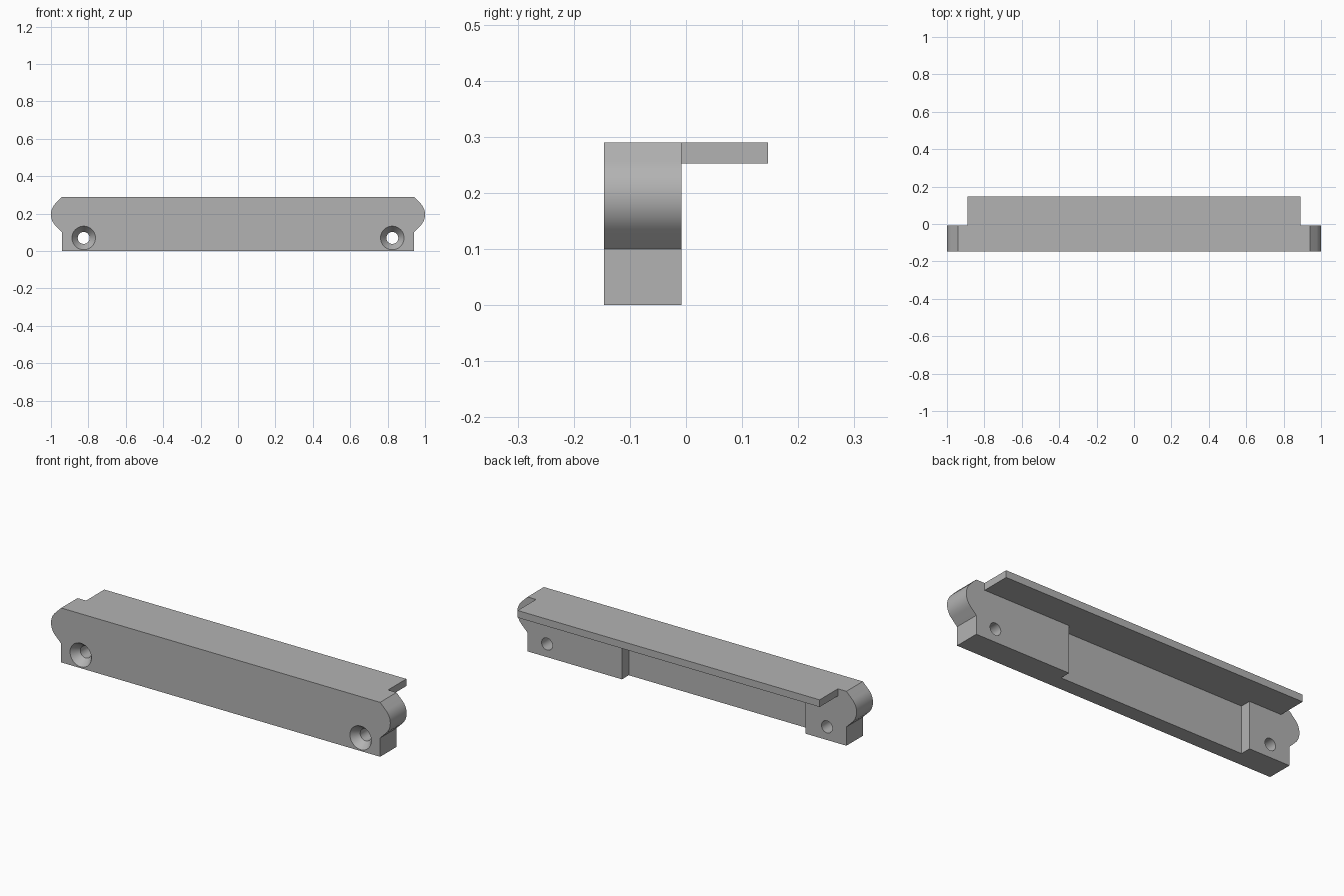
import bpy, bmesh, math
from mathutils import Matrix

cube = bpy.data.objects.get("Cube")
if cube:
    bpy.data.objects.remove(cube, do_unlink=True)

FRONT, REAR, BACK = -0.146, -0.008, 0.146
TOP = 0.29

grey = bpy.data.materials.new("light grey")
grey.use_nodes = True
colour = (0.45, 0.45, 0.45, 1)
grey.diffuse_color = colour
grey.node_tree.nodes["Principled BSDF"].inputs["Base Color"].default_value = colour


def add_object(name, bm):
    bmesh.ops.recalc_face_normals(bm, faces=bm.faces)
    mesh = bpy.data.meshes.new(name)
    bm.to_mesh(mesh)
    bm.free()
    mesh.materials.append(grey)
    obj = bpy.data.objects.new(name, mesh)
    bpy.context.collection.objects.link(obj)
    return obj


def box(name, low, high):
    bm = bmesh.new()
    bmesh.ops.create_cube(bm, size=1)
    for v in bm.verts:
        v.co = [l + (c + 0.5) * (h - l) for c, l, h in zip(v.co, low, high)]
    return add_object(name, bm)


def extrude_profile(name, points, y0, y1):
    bm = bmesh.new()
    face = bm.faces.new([bm.verts.new((x, y0, z)) for x, z in points])
    moved = bmesh.ops.extrude_face_region(bm, geom=[face])["geom"]
    verts = [g for g in moved if isinstance(g, bmesh.types.BMVert)]
    bmesh.ops.translate(bm, verts=verts, vec=(0, y1 - y0, 0))
    return add_object(name, bm)


def screw_cutter(name, x, z):
    # Countersink cone followed by a straight through hole
    profile = [(0, -0.01), (0.063, -0.01), (0.063, 0), (0.032, 0.042), (0.032, 0.2), (0, 0.2)]
    bm = bmesh.new()
    verts = [bm.verts.new((r, d, 0)) for r, d in profile]
    edges = [bm.edges.new(pair) for pair in zip(verts, verts[1:])]
    bmesh.ops.spin(bm, geom=verts + edges, cent=(0, 0, 0), axis=(0, 1, 0),
                   angle=math.tau, steps=40)
    bmesh.ops.remove_doubles(bm, verts=bm.verts, dist=1e-5)
    bmesh.ops.transform(bm, matrix=Matrix.Translation((x, FRONT, z)), verts=bm.verts)
    return add_object(name, bm)


# Bar outline: square foot, 45 degree flanks and a rounded nose at each end
nose = [(0.915 + 0.085 * math.cos(a), 0.195 + 0.085 * math.sin(a))
        for a in (math.radians(-45 + 90 * i / 16) for i in range(17))]
side = [(0.94, 0), (0.94, 0.1)] + nose + [(0.94, TOP)]
outline = side + [(-x, z) for x, z in reversed(side)]
bar = extrude_profile("bar", outline, FRONT, REAR)

# Rear recess between the two mounting blocks, and the screw holes
cutters = [box("recess_cutter", (-0.70, -0.065, -0.1), (0.383, 0.1, 0.252))]
for name, x in (("left", 0.825), ("right", -0.825)):
    cutters.append(screw_cutter(name + "_screw_cutter", x, 0.07))

for cutter in cutters:
    mod = bar.modifiers.new(cutter.name, "BOOLEAN")
    mod.operation = "DIFFERENCE"
    mod.solver = "EXACT"
    mod.object = cutter

# Apply the cuts
graph = bpy.context.evaluated_depsgraph_get()
cut_mesh = bpy.data.meshes.new_from_object(bar.evaluated_get(graph))
bar.modifiers.clear()
bar.data = cut_mesh
for cutter in cutters:
    bpy.data.objects.remove(cutter, do_unlink=True)

# Thin ledge running along the rear of the top
box("top_ledge", (-0.89, REAR, 0.252), (0.89, BACK, TOP))

bpy.ops.object.select_all(action="DESELECT")
bar.select_set(True)
bpy.context.view_layer.objects.active = bar
bpy.ops.object.shade_smooth_by_angle(angle=math.radians(25))
